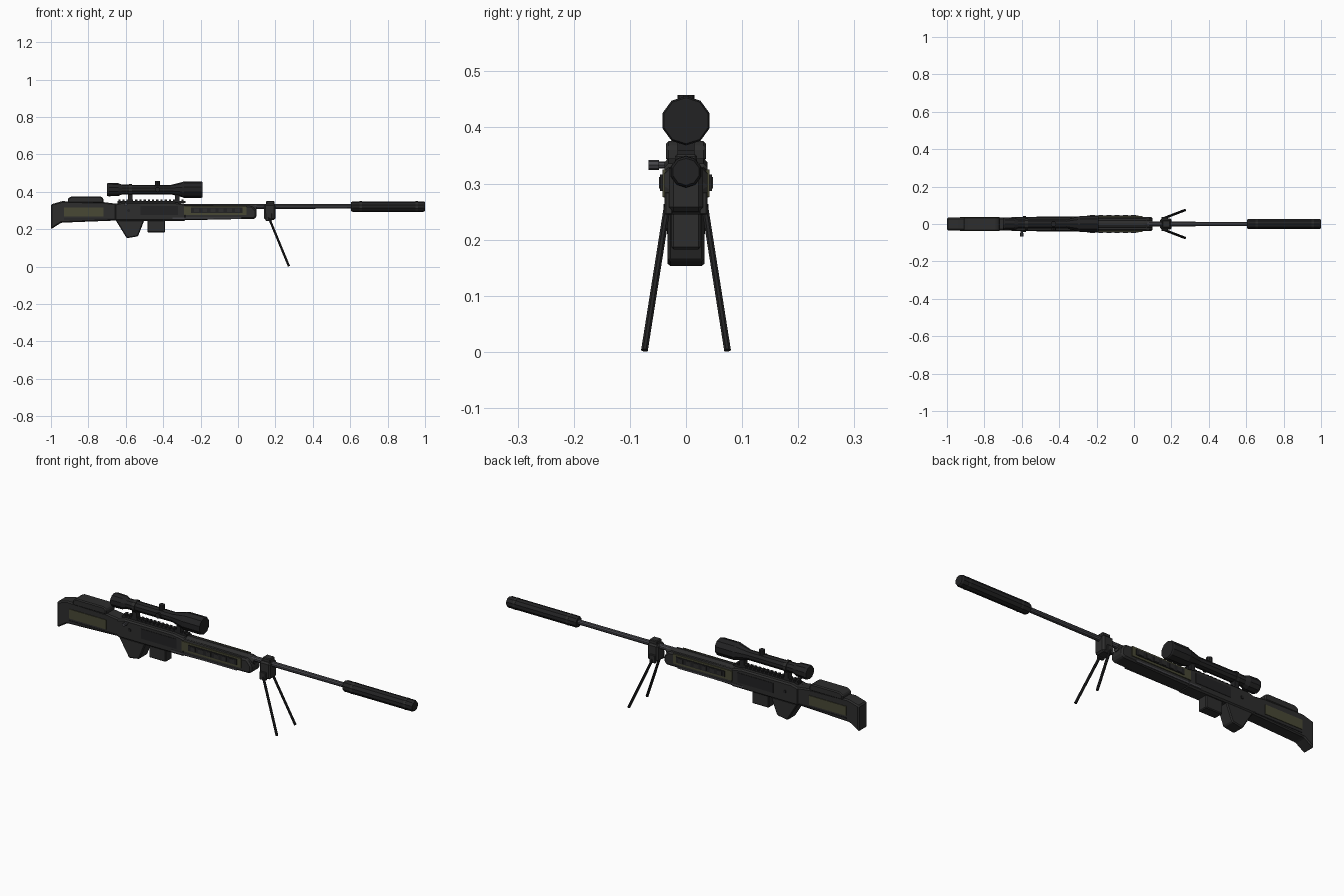
import bpy, bmesh, math
from mathutils import Vector

if "Cube" in bpy.data.objects:
    bpy.data.objects.remove(bpy.data.objects["Cube"], do_unlink=True)


def material(name, r, g, b):
    m = bpy.data.materials.new(name)
    m.use_nodes = True
    m.diffuse_color = (r, g, b, 1)
    m.node_tree.nodes["Principled BSDF"].inputs["Base Color"].default_value = (r, g, b, 1)
    return m


BODY = material("charcoal", 0.026, 0.026, 0.026)
DARK = material("near black", 0.016, 0.016, 0.017)
STEEL = material("gunmetal", 0.06, 0.06, 0.068)
OLIVE = material("olive", 0.065, 0.065, 0.035)


def finish(name, bm, mat, bevel=0):
    bmesh.ops.recalc_face_normals(bm, faces=bm.faces)
    me = bpy.data.meshes.new(name)
    bm.to_mesh(me)
    bm.free()
    me.materials.append(mat)
    ob = bpy.data.objects.new(name, me)
    bpy.context.collection.objects.link(ob)
    if bevel:
        mod = ob.modifiers.new("Bevel", "BEVEL")
        mod.width = bevel
        mod.segments = 1
    return ob


def prism(name, profile, half, mat, bevel=0, y=0):
    """Side profile in x, z extruded across y."""
    bm = bmesh.new()
    f = bm.faces.new([bm.verts.new((x, y - half, z)) for x, z in profile])
    ext = bmesh.ops.extrude_face_region(bm, geom=[f])
    verts = [v for v in ext["geom"] if isinstance(v, bmesh.types.BMVert)]
    bmesh.ops.translate(bm, verts=verts, vec=(0, 2 * half, 0))
    return finish(name, bm, mat, bevel)


def box(name, x0, x1, z0, z1, half, mat, bevel=0, y=0):
    return prism(name, [(x0, z0), (x1, z0), (x1, z1), (x0, z1)], half, mat, bevel, y)


def lathe(name, z, profile, mat, sides=10):
    """Stations of x, radius turned about a lengthwise axis."""
    bm = bmesh.new()
    rings = []
    for x, r in profile:
        angles = [2 * math.pi * (i + 0.5) / sides for i in range(sides)]
        rings.append([bm.verts.new((x, r * math.cos(a), z + r * math.sin(a))) for a in angles])
    for a, b in zip(rings, rings[1:]):
        for i in range(sides):
            j = (i + 1) % sides
            bm.faces.new((a[i], a[j], b[j], b[i]))
    bm.faces.new(rings[0])
    bm.faces.new(rings[-1])
    return finish(name, bm, mat)


def rod(name, start, end, r, mat, sides=8):
    a, b = Vector(start), Vector(end)
    bm = bmesh.new()
    bmesh.ops.create_cone(bm, cap_ends=True, segments=sides, radius1=r, radius2=r, depth=(b - a).length)
    bm.transform((b - a).to_track_quat("Z", "Y").to_matrix().to_4x4())
    bmesh.ops.translate(bm, verts=bm.verts, vec=(a + b) / 2)
    return finish(name, bm, mat)


# Stock and cheek rest
prism("stock", [(-1, 0.2), (-0.945, 0.235), (-0.64, 0.247), (-0.64, 0.335),
                (-0.72, 0.345), (-0.94, 0.35), (-1, 0.333)], 0.034, BODY, 0.006)
prism("cheek_rest", [(-0.91, 0.34), (-0.72, 0.34), (-0.72, 0.365), (-0.735, 0.376),
                     (-0.89, 0.376), (-0.91, 0.365)], 0.036, BODY, 0.005)

# Receiver, grip and magazine
prism("receiver", [(-0.66, 0.245), (-0.28, 0.245), (-0.28, 0.335), (-0.34, 0.345),
                   (-0.62, 0.345), (-0.66, 0.335)], 0.038, BODY, 0.007)
prism("grip", [(-0.655, 0.25), (-0.5, 0.25), (-0.535, 0.162), (-0.595, 0.152)], 0.033, BODY, 0.005)
box("magazine", -0.485, -0.39, 0.183, 0.25, 0.026, BODY, 0.004)

# Handguard with tapered nose, and the cover along its top
prism("handguard", [(-0.29, 0.248), (0.085, 0.256), (0.1, 0.265), (0.1, 0.298),
                    (0.075, 0.326), (-0.29, 0.33)], 0.038, BODY, 0.008)
lathe("handguard_cover", 0.313, [(-0.37, 0.024), (0.05, 0.024), (0.1, 0.018)], BODY, 12)

# Side details on both sides
for side, s in (("right", -1), ("left", 1)):
    box(side + "_stock_panel", -0.93, -0.72, 0.267, 0.315, 0.003, OLIVE, 0, s * 0.034)
    box(side + "_stock_groove", -0.93, -0.66, 0.251, 0.257, 0.002, DARK, 0, s * 0.034)
    box(side + "_handguard_panel", -0.29, 0.045, 0.276, 0.325, 0.003, OLIVE, 0, s * 0.039)
    box(side + "_vent_plate", -0.25, 0.025, 0.287, 0.316, 0.004, DARK, 0, s * 0.042)
    for i in range(6):
        x = -0.235 + i * 0.044
        box(f"{side}_vent_rib_{i + 1}", x, x + 0.026, 0.291, 0.312, 0.003, BODY, 0, s * 0.045)
    box(side + "_lower_rail", -0.35, 0.02, 0.256, 0.264, 0.002, STEEL, 0, s * 0.038)
    box(side + "_receiver_plate", -0.52, -0.32, 0.275, 0.325, 0.002, DARK, 0, s * 0.038)
    rod(side + "_receiver_pin", (-0.585, s * 0.036, 0.3), (-0.585, s * 0.042, 0.3), 0.008, DARK)

# Bolt handle, on the right side only
rod("bolt_handle", (-0.6, -0.03, 0.333), (-0.6, -0.055, 0.333), 0.006, STEEL)
rod("bolt_knob", (-0.6, -0.048, 0.333), (-0.6, -0.067, 0.333), 0.009, STEEL)

# Barrel and suppressor
lathe("barrel", 0.322, [(-0.3, 0.014), (0.63, 0.012)], STEEL)
lathe("suppressor", 0.321, [(0.605, 0.024), (0.612, 0.028), (0.992, 0.028), (1, 0.024)], DARK)
for i, x in enumerate((0.65, 0.95)):
    lathe(f"suppressor_ring_{i + 1}", 0.321, [(x, 0.029), (x + 0.012, 0.029)], BODY)

# Sight rail
box("sight_rail", -0.645, -0.28, 0.34, 0.35, 0.015, DARK)
for i in range(16):
    x = -0.64 + i * 0.0225
    box(f"rail_tooth_{i + 1}", x, x + 0.012, 0.349, 0.359, 0.015, DARK)

# Scope with turrets and mounts
lathe("scope", 0.412, [(-0.7, 0.033), (-0.69, 0.036), (-0.64, 0.034), (-0.62, 0.026),
                       (-0.36, 0.025), (-0.3, 0.04), (-0.29, 0.044), (-0.195, 0.044),
                       (-0.19, 0.041)], DARK)
lathe("scope_ring", 0.412, [(-0.583, 0.029), (-0.575, 0.029)], OLIVE)
rod("top_turret", (-0.43, 0, 0.42), (-0.43, 0, 0.458), 0.015, DARK, 10)
rod("side_turret", (-0.43, 0, 0.412), (-0.43, -0.034, 0.412), 0.013, DARK, 10)
for i, x in enumerate((-0.575, -0.325)):
    box(f"scope_mount_{i + 1}", x - 0.012, x + 0.012, 0.35, 0.4, 0.015, DARK)
    lathe(f"mount_clamp_{i + 1}", 0.412, [(x - 0.008, 0.03), (x + 0.008, 0.03)], BODY)

# Bipod
box("bipod_collar", 0.15, 0.195, 0.3, 0.352, 0.02, BODY, 0.004)
box("bipod_block", 0.14, 0.2, 0.25, 0.335, 0.03, BODY, 0.008)
for side, s in (("right", -1), ("left", 1)):
    rod(side + "_bipod_leg", (0.165, s * 0.033, 0.262), (0.272, s * 0.074, 0.003), 0.0065, DARK)
    box(side + "_leg_hinge", 0.148, 0.182, 0.245, 0.285, 0.007, BODY, 0.002, s * 0.031)
